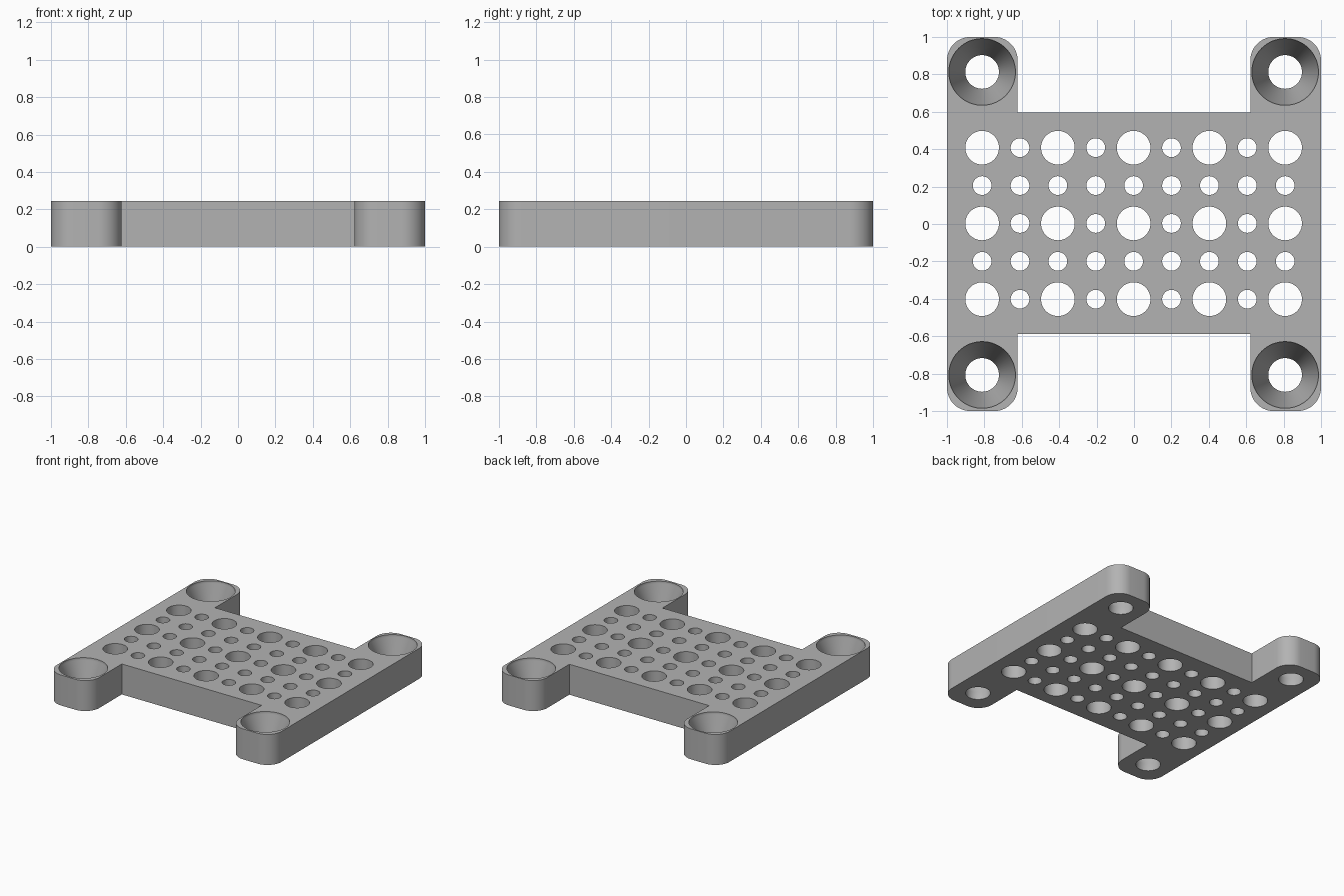
import bpy, bmesh
from math import cos, sin, pi, radians

if "Cube" in bpy.data.objects:
    bpy.data.objects.remove(bpy.data.objects["Cube"])

HEIGHT = 0.245
PITCH = 0.2025
LEG_X, NOTCH_Y = 0.622, 0.592   # inner side of the legs, depth of the notches
CORNER = 0.125                  # rounding of the leg ends
SHIFT_X, SHIFT_Y = -0.002, 0.003

grey = bpy.data.materials.new("plain grey")
grey.use_nodes = True
colour = (0.45, 0.45, 0.45, 1)
grey.diffuse_color = colour
grey.node_tree.nodes["Principled BSDF"].inputs["Base Color"].default_value = colour


def make_object(name, bm):
    bmesh.ops.recalc_face_normals(bm, faces=bm.faces)
    mesh = bpy.data.meshes.new(name)
    bm.to_mesh(mesh)
    bm.free()
    mesh.materials.append(grey)
    obj = bpy.data.objects.new(name, mesh)
    bpy.context.collection.objects.link(obj)
    return obj


def arc(cx, cy, start, steps=12):
    angles = [start + pi / 2 * i / steps for i in range(steps + 1)]
    return [(cx + CORNER * cos(a), cy + CORNER * sin(a)) for a in angles]


def turned(bm, x, y, profile, sides=64):
    """Add a closed solid of revolution from (radius, height) pairs."""
    rings = [[bm.verts.new((x + r * cos(2 * pi * i / sides), y + r * sin(2 * pi * i / sides), z))
              for i in range(sides)] for r, z in profile]
    for low, high in zip(rings, rings[1:]):
        for i in range(sides):
            j = (i + 1) % sides
            bm.faces.new((low[i], low[j], high[j], high[i]))
    bm.faces.new(rings[0][::-1])
    bm.faces.new(rings[-1])


# H-shaped plate: one quarter of the outline, mirrored around
quarter = [(1 - CORNER, 1 - CORNER)]
quarter = arc(*quarter[0], 0) + arc(LEG_X + CORNER, 1 - CORNER, pi / 2) + [(LEG_X, NOTCH_Y)]
half = quarter + [(-x, y) for x, y in reversed(quarter)]
outline = half + [(x, -y) for x, y in reversed(half)]
bm = bmesh.new()
base = bm.faces.new([bm.verts.new((x, y + (SHIFT_Y if abs(y) == NOTCH_Y else 0), 0))
                     for x, y in outline])
top = bmesh.ops.extrude_face_region(bm, geom=[base])["geom"]
bmesh.ops.translate(bm, vec=(0, 0, HEIGHT),
                    verts=[v for v in top if isinstance(v, bmesh.types.BMVert)])
plate = make_object("perforated_plate", bm)

# Cutters: alternating large and small holes, countersunk screw holes in the legs
bm = bmesh.new()
for col in range(-4, 5):
    for row in range(-2, 3):
        r = 0.09 if col % 2 == 0 and row % 2 == 0 else 0.05
        turned(bm, col * PITCH + SHIFT_X, row * PITCH + SHIFT_Y, [(r, -0.1), (r, HEIGHT + 0.1)])
for sx in (-1, 1):
    for sy in (-1, 1):
        turned(bm, sx * 4 * PITCH + SHIFT_X, sy * 4 * PITCH + SHIFT_Y,
               [(0.09, -0.1), (0.09, 0.06), (0.178, HEIGHT - 0.02), (0.178, HEIGHT + 0.1)])
cutter = make_object("hole_cutter", bm)
cutter.hide_render = True

# Cut the holes, bake the result and drop the cutter
cut = plate.modifiers.new("holes", "BOOLEAN")
cut.operation = "DIFFERENCE"
cut.solver = "EXACT"
cut.object = cutter
bpy.ops.object.select_all(action="DESELECT")
plate.select_set(True)
bpy.context.view_layer.objects.active = plate
bpy.ops.object.modifier_apply(modifier=cut.name)
bpy.data.objects.remove(cutter)
bpy.ops.object.shade_smooth_by_angle(angle=radians(30))
